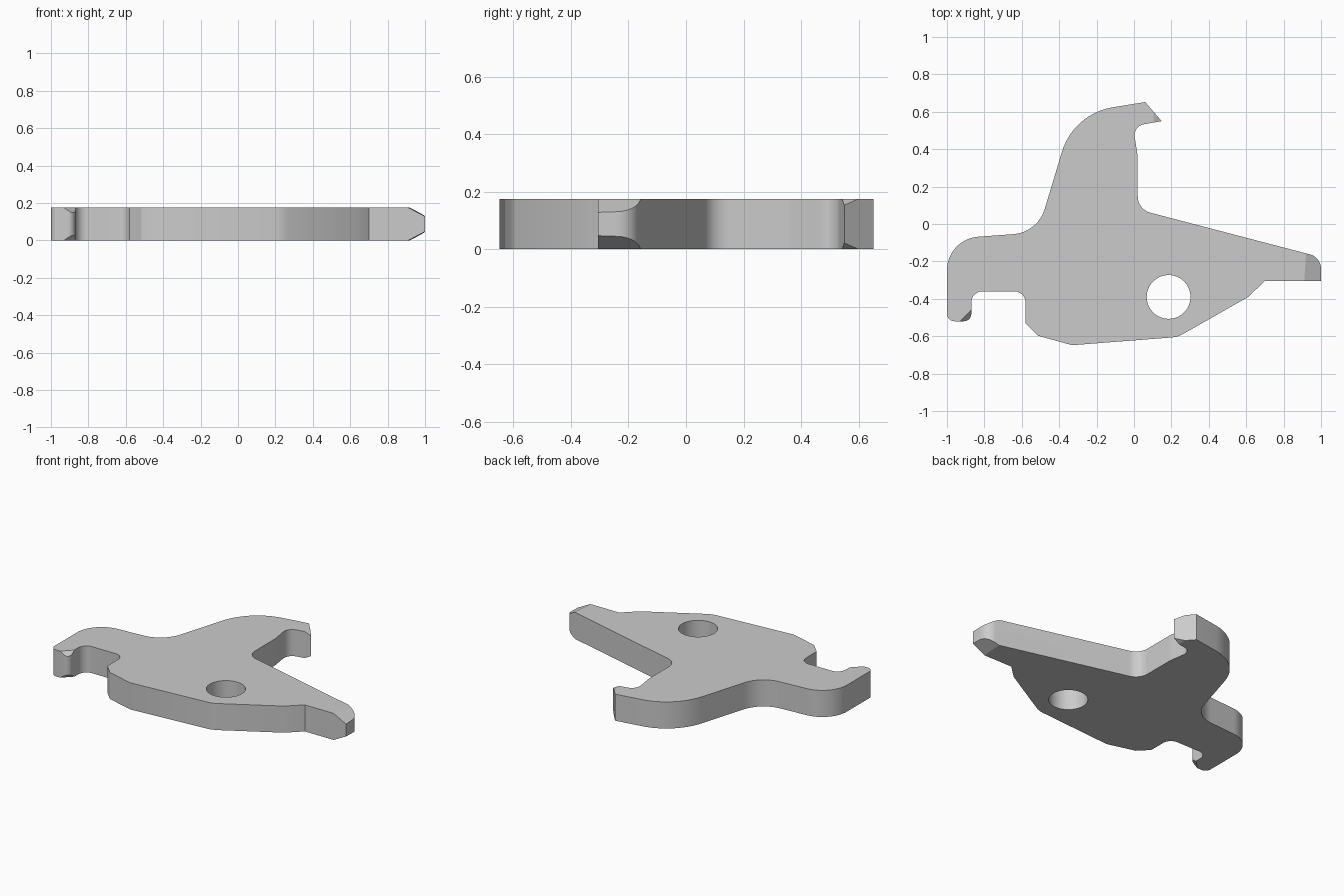
import bpy, bmesh, math
from mathutils import Vector

if "Cube" in bpy.data.objects:
    bpy.data.objects.remove(bpy.data.objects["Cube"], do_unlink=True)

THICK = 0.175

# Outline corners, counter-clockwise: x, y, fillet radius
CORNERS = [
    (1.0, -0.305, 0), (1.0, -0.178, 0.08),                        # pointed arm
    (0.02, 0.078, 0.09), (0.02, 0.36, 0.1), (-0.005, 0.523, 0.06),  # inner notch
    (0.148, 0.55, 0), (0.06, 0.652, 0), (-0.324, 0.59, 0.34),     # upper hook
    (-0.515, -0.045, 0.19), (-1.0, -0.08, 0.18),                  # shoulder
    (-1.0, -0.52, 0.04), (-0.87, -0.52, 0.04),                    # side hook
    (-0.87, -0.36, 0.06), (-0.58, -0.36, 0.06),
    (-0.58, -0.53, 0), (-0.515, -0.597, 0), (-0.33, -0.648, 0),   # lower edge
    (0.235, -0.604, 0.15), (0.61, -0.39, 0), (0.70, -0.305, 0),
]


def rounded_outline(corners):
    points = []
    for i, (x, y, r) in enumerate(corners):
        p = Vector((x, y))
        if r == 0:
            points.append(p)
            continue
        a = (Vector(corners[i - 1][:2]) - p).normalized()
        b = (Vector(corners[(i + 1) % len(corners)][:2]) - p).normalized()
        half = a.angle(b) / 2
        centre = p + (a + b).normalized() * r / math.sin(half)
        start = p + a * r / math.tan(half) - centre
        turn = math.pi - 2 * half
        sign = 1 if a.x * b.y - a.y * b.x < 0 else -1
        steps = max(3, round(turn / math.radians(6)))
        for k in range(steps + 1):
            t = sign * turn * k / steps
            c, s = math.cos(t), math.sin(t)
            points.append(centre + Vector((c * start.x - s * start.y,
                                           s * start.x + c * start.y)))
    return points


# Flat plate extruded from the outline
bm = bmesh.new()
face = bm.faces.new([bm.verts.new((p.x, p.y, 0)) for p in rounded_outline(CORNERS)])
extruded = bmesh.ops.extrude_face_region(bm, geom=[face])["geom"]
bmesh.ops.translate(bm, vec=(0, 0, THICK),
                    verts=[v for v in extruded if isinstance(v, bmesh.types.BMVert)])
bmesh.ops.recalc_face_normals(bm, faces=bm.faces)
mesh = bpy.data.meshes.new("lever_plate")
bm.to_mesh(mesh)
bm.free()
plate = bpy.data.objects.new("lever_plate", mesh)
bpy.context.collection.objects.link(plate)

grey = bpy.data.materials.new("plain grey")
grey.use_nodes = True
colour = (0.6, 0.6, 0.6, 1)
grey.diffuse_color = colour
grey.node_tree.nodes["Principled BSDF"].inputs["Base Color"].default_value = colour
mesh.materials.append(grey)


def cut(cutter):
    cutter.hide_render = True
    mod = plate.modifiers.new("cut", "BOOLEAN")
    mod.operation = "DIFFERENCE"
    mod.solver = "EXACT"
    mod.object = cutter
    bpy.ops.object.select_all(action="DESELECT")
    plate.select_set(True)
    bpy.context.view_layer.objects.active = plate
    bpy.ops.object.modifier_apply(modifier=mod.name)
    bpy.data.objects.remove(cutter, do_unlink=True)


def bevel_tip(x, y, normal, size):
    # Matching bevels on the top and bottom faces
    for side in (1, -1):
        n = Vector((normal[0], normal[1], normal[2] * side)).normalized()
        origin = Vector((x, y, THICK if side > 0 else 0))
        bpy.ops.mesh.primitive_cube_add(size=size, location=origin + n * size / 2)
        cutter = bpy.context.object
        cutter.rotation_euler = n.to_track_quat("Z", "Y").to_euler()
        bpy.context.view_layer.update()
        cut(cutter)


# Pivot hole
bpy.ops.mesh.primitive_cylinder_add(vertices=64, radius=0.117, depth=1,
                                    location=(0.185, -0.39, THICK / 2))
cut(bpy.context.object)

# Bevelled tips of the arm, side hook and upper hook
bevel_tip(0.915, -0.23, (0.46, -0.03, 0.88), 0.3)
bevel_tip(-0.9, -0.49, (0.5, -0.5, 0.7), 0.1)
bevel_tip(0.105, 0.57, (0.45, 0, 0.89), 0.12)

bpy.ops.object.select_all(action="DESELECT")
plate.select_set(True)
bpy.context.view_layer.objects.active = plate
bpy.ops.object.shade_smooth_by_angle(angle=math.radians(25))
